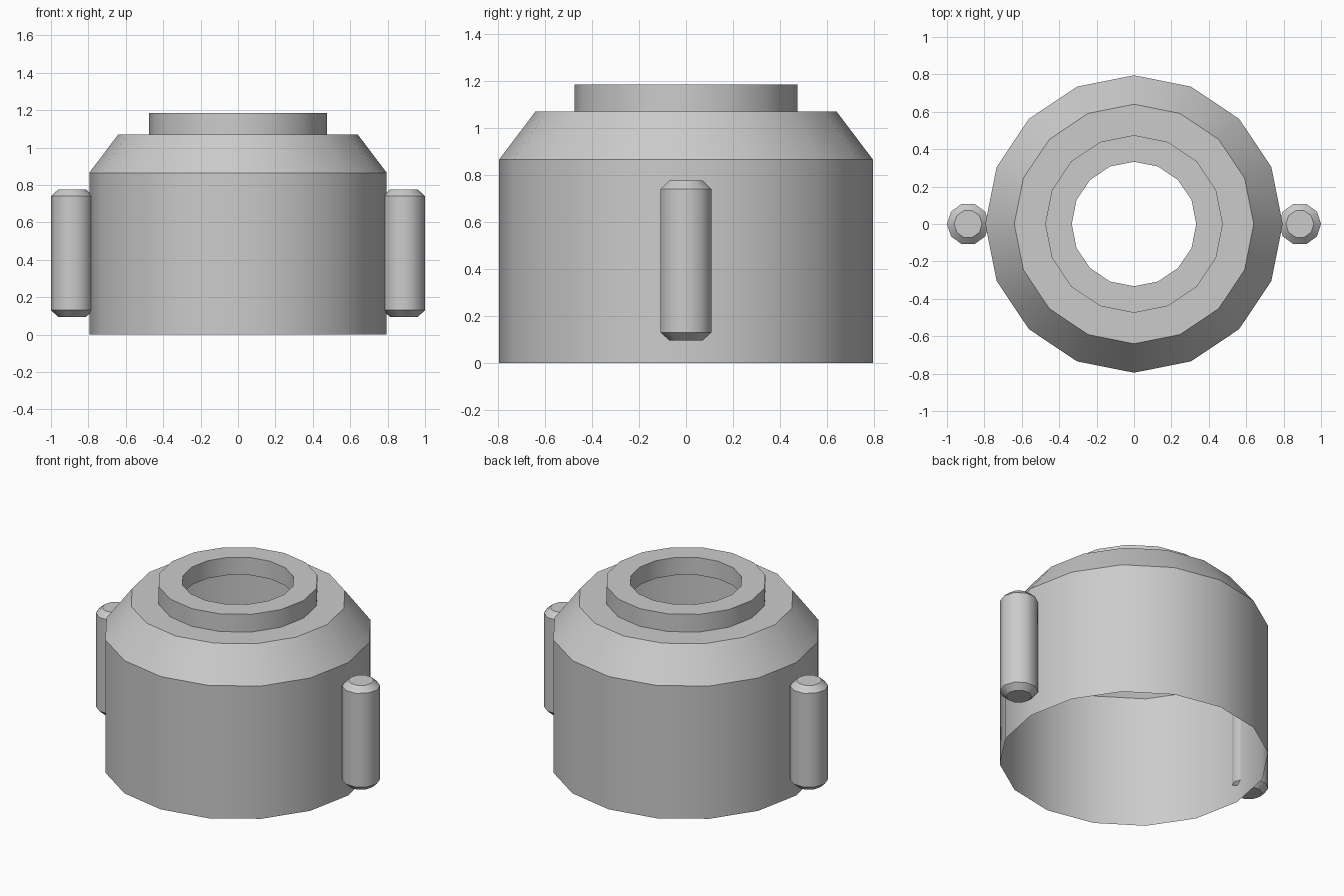
import bpy, bmesh, math

if "Cube" in bpy.data.objects:
    bpy.data.objects.remove(bpy.data.objects["Cube"])

grey = bpy.data.materials.new("plain_grey")
grey.diffuse_color = (0.6, 0.6, 0.6, 1)
grey.use_nodes = True
grey.node_tree.nodes["Principled BSDF"].inputs["Base Color"].default_value = grey.diffuse_color


def lathe(name, profile, sides, x=0, caps=False, smooth=30):
    """Revolve (radius, z) points round a vertical axis at the given x."""
    bm = bmesh.new()
    rings = []
    for r, z in profile:
        rings.append([bm.verts.new((x + r * math.cos(2 * math.pi * i / sides),
                                    r * math.sin(2 * math.pi * i / sides), z))
                      for i in range(sides)])
    for a, b in zip(rings, rings[1:]):
        for i in range(sides):
            j = (i + 1) % sides
            bm.faces.new((a[i], a[j], b[j], b[i]))
    if caps:
        bm.faces.new(rings[0][::-1])
        bm.faces.new(rings[-1])
    mesh = bpy.data.meshes.new(name)
    bm.to_mesh(mesh)
    bm.free()
    mesh.materials.append(grey)
    obj = bpy.data.objects.new(name, mesh)
    bpy.context.collection.objects.link(obj)
    bpy.ops.object.select_all(action='DESELECT')
    obj.select_set(True)
    bpy.context.view_layer.objects.active = obj
    bpy.ops.object.shade_smooth_by_angle(angle=math.radians(smooth))
    return obj


# Open-bottomed shell: wall, sloped shoulder, raised collar and hole lip
lathe("housing", [(0.795, 0), (0.795, 0.865), (0.64, 1.07), (0.475, 1.07),
                  (0.475, 1.185), (0.333, 1.185), (0.333, 1.07)], 16)

# Chamfered side pegs
for side, x in (("left", -0.887), ("right", 0.887)):
    lathe(side + "_peg", [(0.075, 0.095), (0.113, 0.13), (0.113, 0.74),
                          (0.075, 0.775)], 10, x, True, 40)
